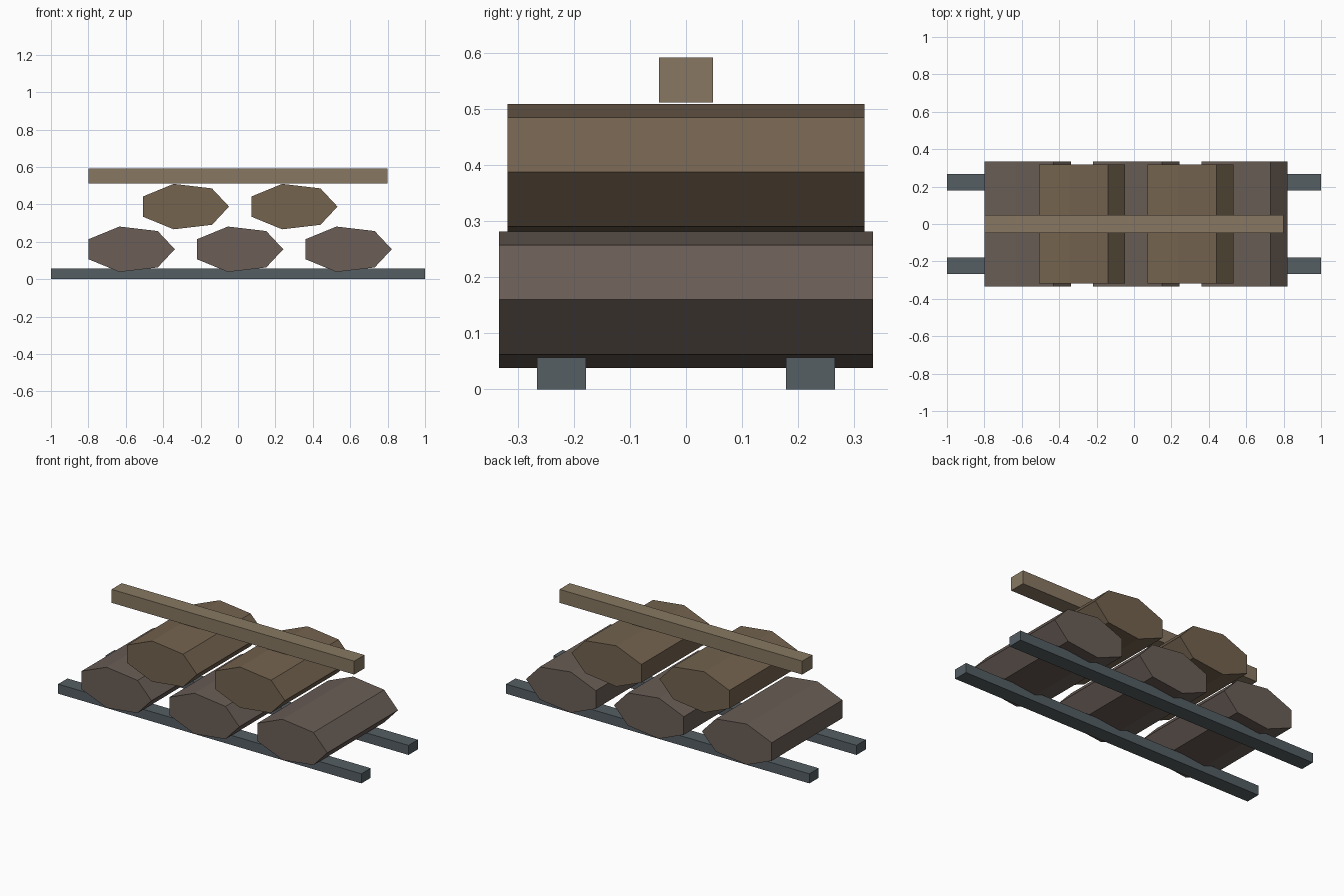
import bpy
import math

if "Cube" in bpy.data.objects:
    bpy.data.objects.remove(bpy.data.objects["Cube"])


def material(name, rgb):
    m = bpy.data.materials.new(name)
    # sRGB to linear
    m.diffuse_color = [(c / 255) ** 2.2 for c in rgb] + [1]
    m.use_nodes = True
    m.node_tree.nodes["Principled BSDF"].inputs["Base Color"].default_value = m.diffuse_color
    return m


def add_mesh(name, verts, faces, mat):
    mesh = bpy.data.meshes.new(name)
    mesh.from_pydata(verts, [], faces)
    mesh.materials.append(mat)
    obj = bpy.data.objects.new(name, mesh)
    bpy.context.collection.objects.link(obj)
    return obj


def prism(name, profile, half_len, location, mat):
    """Extrude an x/z profile (counter-clockwise seen from -y) along y."""
    n = len(profile)
    verts = [(x, y, z) for y in (-half_len, half_len) for x, z in profile]
    faces = [tuple(range(n)), tuple(reversed(range(n, 2 * n)))]
    faces += [(i, i + n, (i + 1) % n + n, (i + 1) % n) for i in range(n)]
    obj = add_mesh(name, verts, faces, mat)
    obj.location = location
    return obj


def beam(name, size, location, mat):
    x, z = size[0] / 2, size[2] / 2
    return prism(name, [(-x, -z), (x, -z), (x, z), (-x, z)], size[1] / 2, location, mat)


rail_mat = material("rail_slate", (85, 95, 100))
lower_mat = material("lower_bundle_brown", (106, 94, 87))
upper_mat = material("upper_bundle_brown", (115, 99, 80))
bar_mat = material("bar_wood", (134, 119, 98))

# Seven-sided flattened bundle cross-section
bundle = [(0.242 * math.cos(math.tau * k / 7), 0.1245 * math.sin(math.tau * k / 7))
          for k in range(7)]

# Base rails
for side, y in (("front", -0.222), ("back", 0.222)):
    beam(f"{side}_rail", (2.0, 0.088, 0.057), (0, y, 0.0285), rail_mat)

# Lower row of three bundles
for i, x in enumerate((-0.58, 0, 0.58)):
    prism(f"lower_bundle_{i + 1}", bundle, 0.333, (x, 0, 0.16), lower_mat)

# Upper row of two bundles
for i, x in enumerate((-0.29, 0.29)):
    prism(f"upper_bundle_{i + 1}", bundle, 0.318, (x, 0, 0.388), upper_mat)

# Tie bar across the top
beam("top_bar", (1.6, 0.096, 0.08), (0, 0, 0.552), bar_mat)
